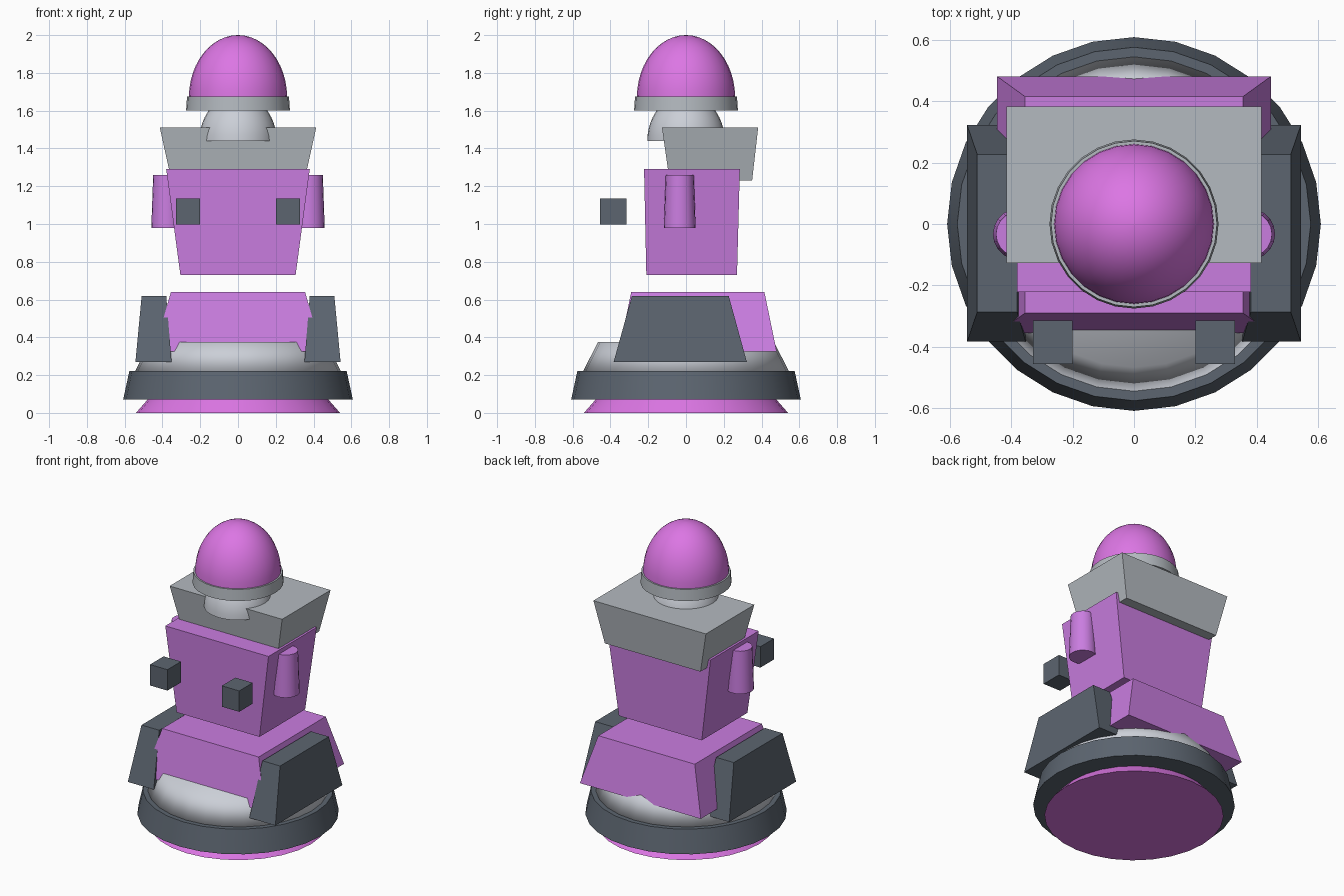
import bpy
import bmesh
from math import cos, sin, pi, radians

cube = bpy.data.objects.get("Cube")
if cube:
    bpy.data.objects.remove(cube, do_unlink=True)


def make_material(name, rgb):
    linear = [((c / 255 + 0.055) / 1.055) ** 2.4 for c in rgb]
    mat = bpy.data.materials.new(name)
    mat.use_nodes = True
    mat.diffuse_color = (*linear, 1)
    mat.node_tree.nodes["Principled BSDF"].inputs["Base Color"].default_value = (*linear, 1)
    return mat


orchid = make_material("orchid", (202, 125, 224))
magenta = make_material("magenta", (220, 118, 228))
grey = make_material("grey", (180, 186, 192))
light_grey = make_material("light grey", (203, 207, 215))
slate = make_material("slate", (92, 101, 112))


def add_object(name, bm, mat):
    bmesh.ops.recalc_face_normals(bm, faces=bm.faces)
    mesh = bpy.data.meshes.new(name)
    bm.to_mesh(mesh)
    bm.free()
    mesh.materials.append(mat)
    obj = bpy.data.objects.new(name, mesh)
    bpy.context.collection.objects.link(obj)
    return obj


def tapered_box(name, mat, z0, z1, bottom, top):
    """Box whose bottom and top rectangles are (x0, x1, y0, y1)."""
    bm = bmesh.new()
    rings = []
    for z, (x0, x1, y0, y1) in ((z0, bottom), (z1, top)):
        rings.append([bm.verts.new((x, y, z)) for x, y in ((x0, y0), (x1, y0), (x1, y1), (x0, y1))])
    low, high = rings
    bm.faces.new(low[::-1])
    bm.faces.new(high)
    for i in range(4):
        j = (i + 1) % 4
        bm.faces.new((low[i], low[j], high[j], high[i]))
    return add_object(name, bm, mat)


def lathe(name, mat, profile, center=(0, 0), sides=28, all_smooth=False):
    """Solid of revolution from (radius, z) points, capped at both ends."""
    bm = bmesh.new()
    rings = []
    for r, z in profile:
        rings.append([bm.verts.new((center[0] + r * cos(2 * pi * i / sides),
                                    center[1] + r * sin(2 * pi * i / sides), z))
                      for i in range(sides)])
    bm.faces.new(rings[0][::-1])
    bm.faces.new(rings[-1])
    for a, b in zip(rings, rings[1:]):
        for i in range(sides):
            j = (i + 1) % sides
            bm.faces.new((a[i], a[j], b[j], b[i]))
    obj = add_object(name, bm, mat)
    bpy.ops.object.select_all(action='DESELECT')
    obj.select_set(True)
    bpy.context.view_layer.objects.active = obj
    if all_smooth:
        bpy.ops.object.shade_smooth()
    else:
        bpy.ops.object.shade_smooth_by_angle(angle=radians(35))
    return obj


def dome_profile(radius, z, height, steps=12):
    angles = [pi / 2 * i / steps for i in range(steps)] + [pi / 2 * 0.99]
    return [(radius * cos(a), z + height * sin(a)) for a in angles]


# Round base
lathe("base_foot", magenta, [(0.54, 0), (0.47, 0.08)])
lathe("base_ring", slate, [(0.608, 0.07), (0.575, 0.222)])
lathe("base_cover", light_grey, [(0.55, 0.21), (0.466, 0.375)], all_smooth=True)

# Hips and floating torso
tapered_box("hips", orchid, 0.325, 0.64, (-0.445, 0.445, -0.355, 0.48), (-0.355, 0.355, -0.29, 0.415))
tapered_box("torso", orchid, 0.73, 1.29, (-0.305, 0.305, -0.21, 0.27), (-0.38, 0.38, -0.222, 0.285))

# Paired parts: side pods, shoulder stubs and floating hands
for side, s in (("left", 1), ("right", -1)):
    def span(a, b):
        return tuple(sorted((s * a, s * b)))
    tapered_box(side + "_pod", slate, 0.27, 0.62,
                (*span(0.352, 0.543), -0.383, 0.322), (*span(0.38, 0.51), -0.286, 0.226))
    lathe(side + "_shoulder", orchid, [(0.084, 0.98), (0.074, 1.26)], (s * 0.375, -0.033), 20)
    hand = (*span(0.2, 0.328), -0.456, -0.314)
    tapered_box(side + "_hand", slate, 0.997, 1.136, hand, hand)

# Collar block, neck and head
tapered_box("collar_block", grey, 1.23, 1.51, (-0.352, 0.352, -0.087, 0.35), (-0.414, 0.414, -0.127, 0.382))
lathe("neck", light_grey, dome_profile(0.205, 1.44, 0.245))
lathe("head_ring", grey, [(0.275, 1.6), (0.27, 1.675)])
lathe("head_dome", magenta, dome_profile(0.26, 1.67, 0.33))
